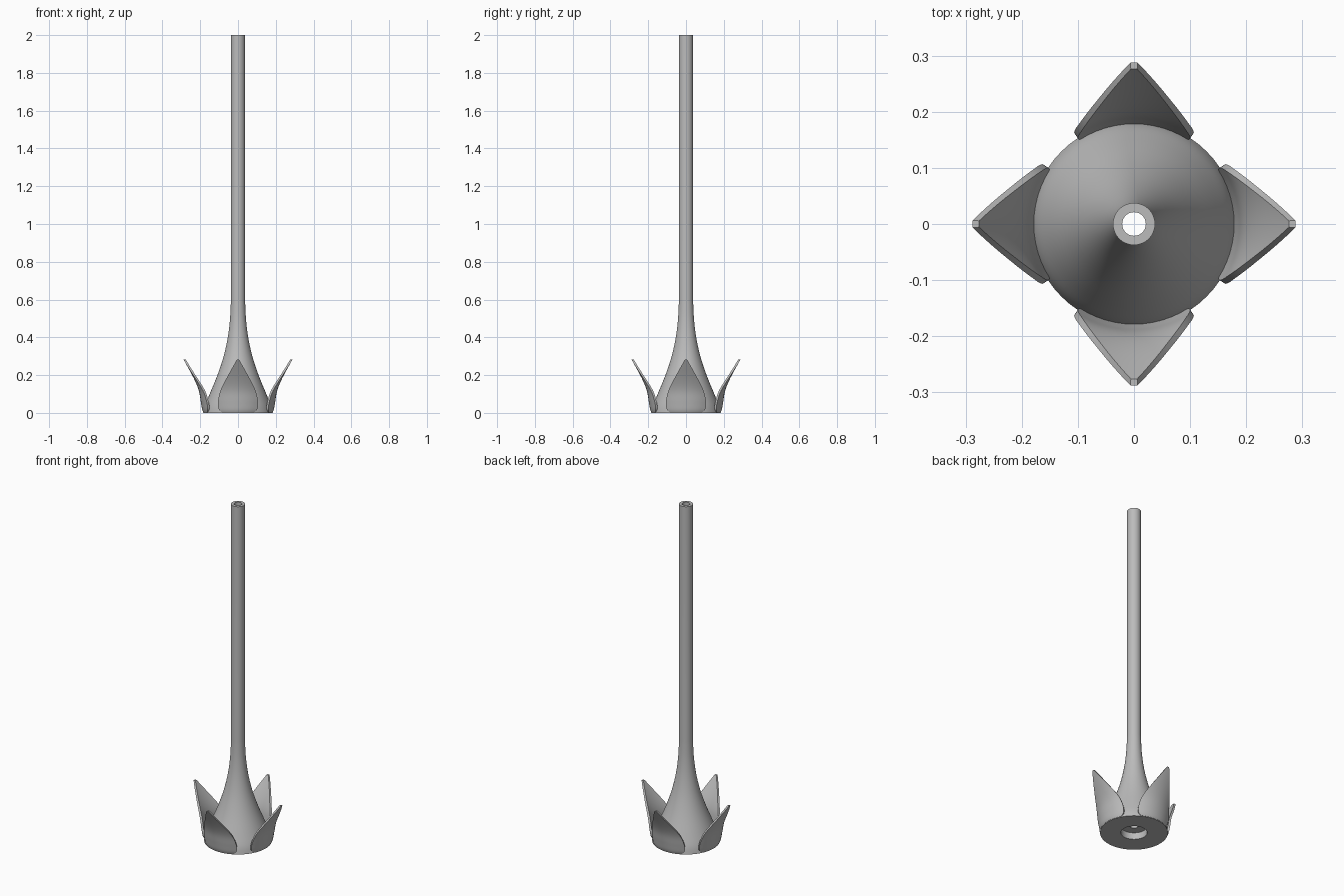
import bpy, bmesh, math
from mathutils import Matrix

if "Cube" in bpy.data.objects:
    bpy.data.objects.remove(bpy.data.objects["Cube"], do_unlink=True)

grey = bpy.data.materials.new("plain grey")
grey.use_nodes = True
colour = (0.5, 0.5, 0.5, 1)
grey.diffuse_color = colour
grey.node_tree.nodes["Principled BSDF"].inputs["Base Color"].default_value = colour


def smooth_path(pts, steps):
    """Catmull-Rom curve through 2D points."""
    ext = [pts[0]] + pts + [pts[-1]]
    out = []
    for a, b, c, d in zip(ext, ext[1:], ext[2:], ext[3:]):
        for s in range(steps):
            t = s / steps
            out.append(tuple(
                0.5 * (2*q + (r - p)*t + (2*p - 5*q + 4*r - s4)*t*t + (3*q - p - 3*r + s4)*t**3)
                for p, q, r, s4 in zip(a, b, c, d)))
    return out + [pts[-1]]


def finish(bm, name):
    bmesh.ops.recalc_face_normals(bm, faces=bm.faces)
    mesh = bpy.data.meshes.new(name)
    bm.to_mesh(mesh)
    bm.free()
    mesh.materials.append(grey)
    obj = bpy.data.objects.new(name, mesh)
    bpy.context.collection.objects.link(obj)
    bpy.ops.object.select_all(action='DESELECT')
    obj.select_set(True)
    bpy.context.view_layer.objects.active = obj
    bpy.ops.object.shade_smooth_by_angle(angle=math.radians(30))
    return obj


# Hollow flared stem, a closed profile turned about z
def stem():
    flare = smooth_path([(0.183, 0), (0.174, 0.04), (0.15, 0.1), (0.109, 0.2), (0.076, 0.3),
                         (0.054, 0.4), (0.042, 0.5), (0.0375, 0.6)], 4)
    bore = [(0.0375, 2), (0.021, 2), (0.021, 0.04), (0.071, 0.04), (0.071, 0)]
    profile = flare + bore
    sides = 64
    bm = bmesh.new()
    rings = []
    for i in range(sides):
        a = math.tau * i / sides
        rings.append([bm.verts.new((r * math.cos(a), r * math.sin(a), z)) for r, z in profile])
    n = len(profile)
    for i in range(sides):
        p, q = rings[i], rings[(i + 1) % sides]
        for j in range(n):
            k = (j + 1) % n
            bm.faces.new((p[j], q[j], q[k], p[k]))
    finish(bm, "stem")


# Curved petal: rows go up, columns go across, inner skin closer to the axis
def petal(name, turn):
    spine = smooth_path([(0.184, 0.003), (0.19, 0.02), (0.197, 0.06), (0.208, 0.12),
                         (0.235, 0.185), (0.288, 0.282)], 5)
    edge = smooth_path([(0.085, 0.003), (0.102, 0.02), (0.106, 0.06), (0.092, 0.12),
                        (0.06, 0.185), (0.006, 0.282)], 5)
    cols, thick = 12, 0.012
    bm = bmesh.new()
    skins = []
    for inset in (0, thick):
        grid = []
        for (r, z), (w, _) in zip(spine, edge):
            k = (r - inset) / r
            row = []
            for c in range(cols + 1):
                x = w * (2 * c / cols - 1)
                row.append(bm.verts.new((x * k, -math.sqrt(r * r - x * x) * k, z)))
            grid.append(row)
        skins.append(grid)
        for lo, hi in zip(grid, grid[1:]):
            for c in range(cols):
                bm.faces.new((lo[c], lo[c + 1], hi[c + 1], hi[c]))
    # Rim joining both skins
    borders = []
    for g in skins:
        borders.append(g[0] + [row[-1] for row in g[1:-1]] + g[-1][::-1]
                       + [row[0] for row in g[-2:0:-1]])
    outer, inner = borders
    for i in range(len(outer)):
        j = (i + 1) % len(outer)
        bm.faces.new((outer[i], outer[j], inner[j], inner[i]))
    bmesh.ops.rotate(bm, verts=bm.verts, matrix=Matrix.Rotation(turn, 3, 'Z'))
    finish(bm, name)


stem()
for i, side in enumerate(("front", "left", "back", "right")):
    petal(side + "_petal", i * math.pi / 2)
